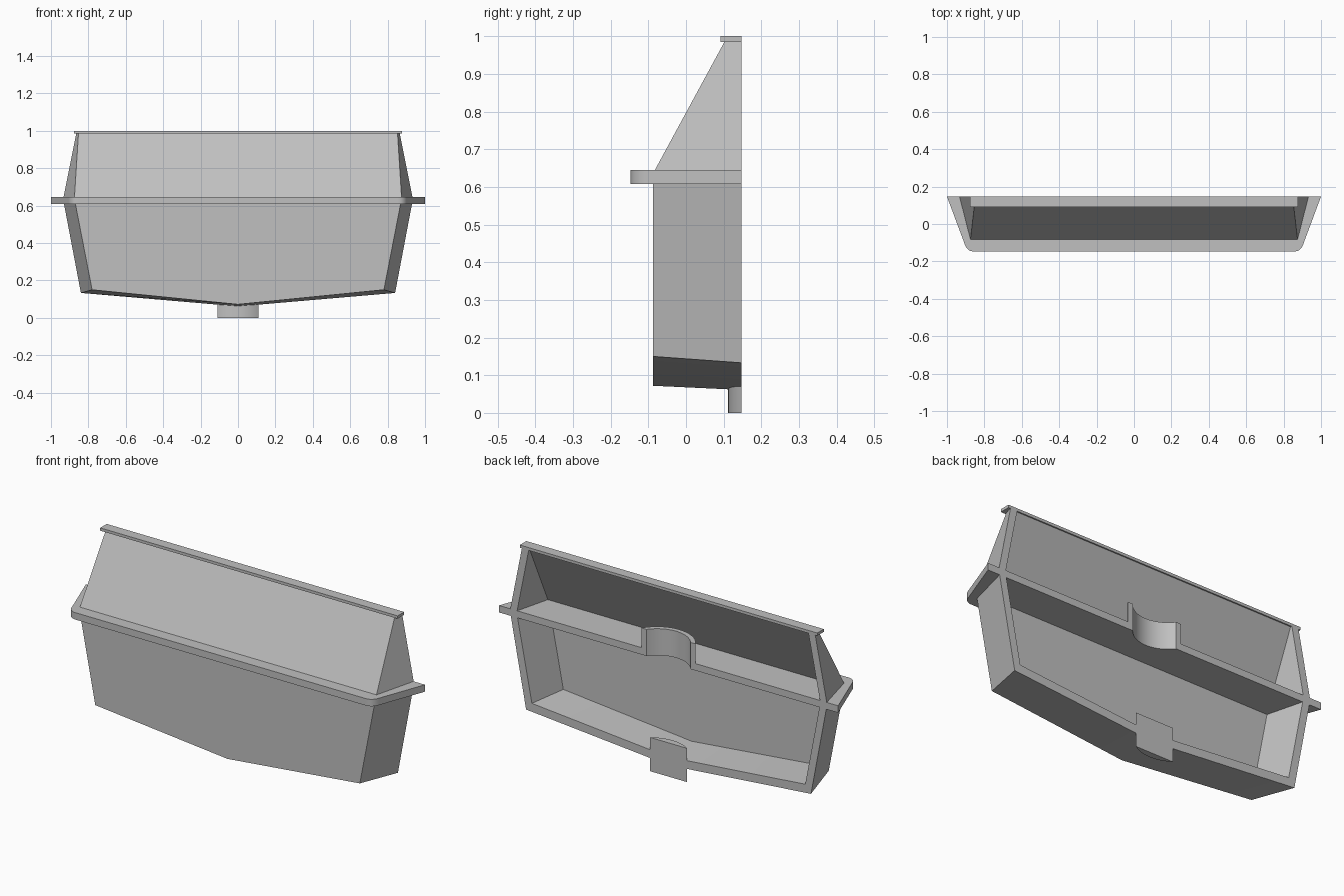
import bpy, bmesh, math

cube = bpy.data.objects.get("Cube")
if cube:
    bpy.data.objects.remove(cube, do_unlink=True)

grey = bpy.data.materials.new("light grey")
grey.use_nodes = True
COLOUR = (0.53, 0.53, 0.53, 1)
grey.diffuse_color = COLOUR
grey.node_tree.nodes["Principled BSDF"].inputs["Base Color"].default_value = COLOUR

BACK, FRONT = 0.147, -0.088
LOW, HIGH = 0.608, 0.645      # underside and top of the ledge
TOP = 0.985                   # underside of the top strip
WALL = 0.04


def finish(name, bm):
    bmesh.ops.recalc_face_normals(bm, faces=bm.faces)
    mesh = bpy.data.meshes.new(name)
    bm.to_mesh(mesh)
    bm.free()
    mesh.materials.append(grey)
    obj = bpy.data.objects.new(name, mesh)
    bpy.context.collection.objects.link(obj)
    bpy.ops.object.select_all(action='DESELECT')
    obj.select_set(True)
    bpy.context.view_layer.objects.active = obj
    bpy.ops.object.shade_smooth_by_angle(angle=math.radians(30))
    return obj


def prism(name, outline, z0, z1):
    """Extrude a plan outline upward."""
    bm = bmesh.new()
    face = bm.faces.new([bm.verts.new((x, y, z0)) for x, y in outline])
    moved = bmesh.ops.extrude_face_region(bm, geom=[face], use_keep_orig=True)["geom"]
    for v in moved:
        if isinstance(v, bmesh.types.BMVert):
            v.co.z = z1
    return finish(name, bm)


def arc(half_chord, sagitta, steps=20):
    """Arc bulging forward from the back plane, running from -x to +x."""
    r = (half_chord ** 2 + sagitta ** 2) / (2 * sagitta)
    a = math.asin(half_chord / r)
    cy = BACK + r - sagitta
    angles = [a * (2 * i / steps - 1) for i in range(steps + 1)]
    return [(r * math.sin(t), cy - r * math.cos(t)) for t in angles]


def mirrored(half):
    """Complete a half ring of 3D points across x = 0."""
    return half + [(-x, y, z) for x, y, z in reversed(half) if x > 0]


def shell(name, *halves):
    """Thick walls, open at the back: outer front, outer back, inner back, inner front."""
    bm = bmesh.new()
    rings = [[bm.verts.new(p) for p in mirrored(h)] for h in halves]
    for a, b in zip(rings, rings[1:]):
        for i in range(len(a) - 1):
            bm.faces.new((a[i], a[i + 1], b[i + 1], b[i]))
    bm.faces.new(rings[0])
    bm.faces.new(rings[-1])
    return finish(name, bm)


# Lower bin with a shallow V bottom
inside = FRONT + WALL
shell("lower_bin",
      [(0.872, FRONT, LOW + 0.015), (0.78, FRONT, 0.15), (0, FRONT, 0.072)],
      [(0.933, BACK, LOW + 0.015), (0.84, BACK, 0.133), (0, BACK, 0.061)],
      [(0.893, BACK, LOW + 0.015), (0.806, BACK, 0.175), (0, BACK, 0.105)],
      [(0.842, inside, LOW + 0.015), (0.757, inside, 0.188), (0, inside, 0.114)])

# Upper hood with a sloping front
shell("upper_hood",
      [(0.875, FRONT, HIGH - 0.01), (0.853, 0.102, TOP)],
      [(0.935, BACK, HIGH - 0.01), (0.865, BACK, TOP)],
      [(0.895, BACK, HIGH - 0.01), (0.825, BACK, TOP)],
      [(0.845, inside, HIGH - 0.01), (0.823, 0.14, TOP)])

# Ledge with rounded front corners and a round notch at the back
corner = []
start, control, end = (0.908, -0.1), (0.895, -BACK), (0.855, -BACK)
for i in range(9):
    t = i / 8
    corner.append(tuple((1 - t) ** 2 * p + 2 * t * (1 - t) * q + t * t * s
                        for p, q, s in zip(start, control, end)))
right = [(1, BACK)] + corner
left = [(-x, y) for x, y in reversed(right)]
notch = arc(0.13, 0.065)
prism("ledge", right + left + notch, LOW, HIGH)

# Curved collar above the notch
prism("notch_collar", notch + arc(0.16, 0.09)[::-1], HIGH, 0.75)

# Rounded spigot under the bin
prism("bottom_spigot", arc(0.11, 0.035), 0, 0.18)

# Thin strip along the top
prism("top_strip", [(-0.877, 0.092), (0.877, 0.092), (0.877, BACK), (-0.877, BACK)], TOP, 1)
